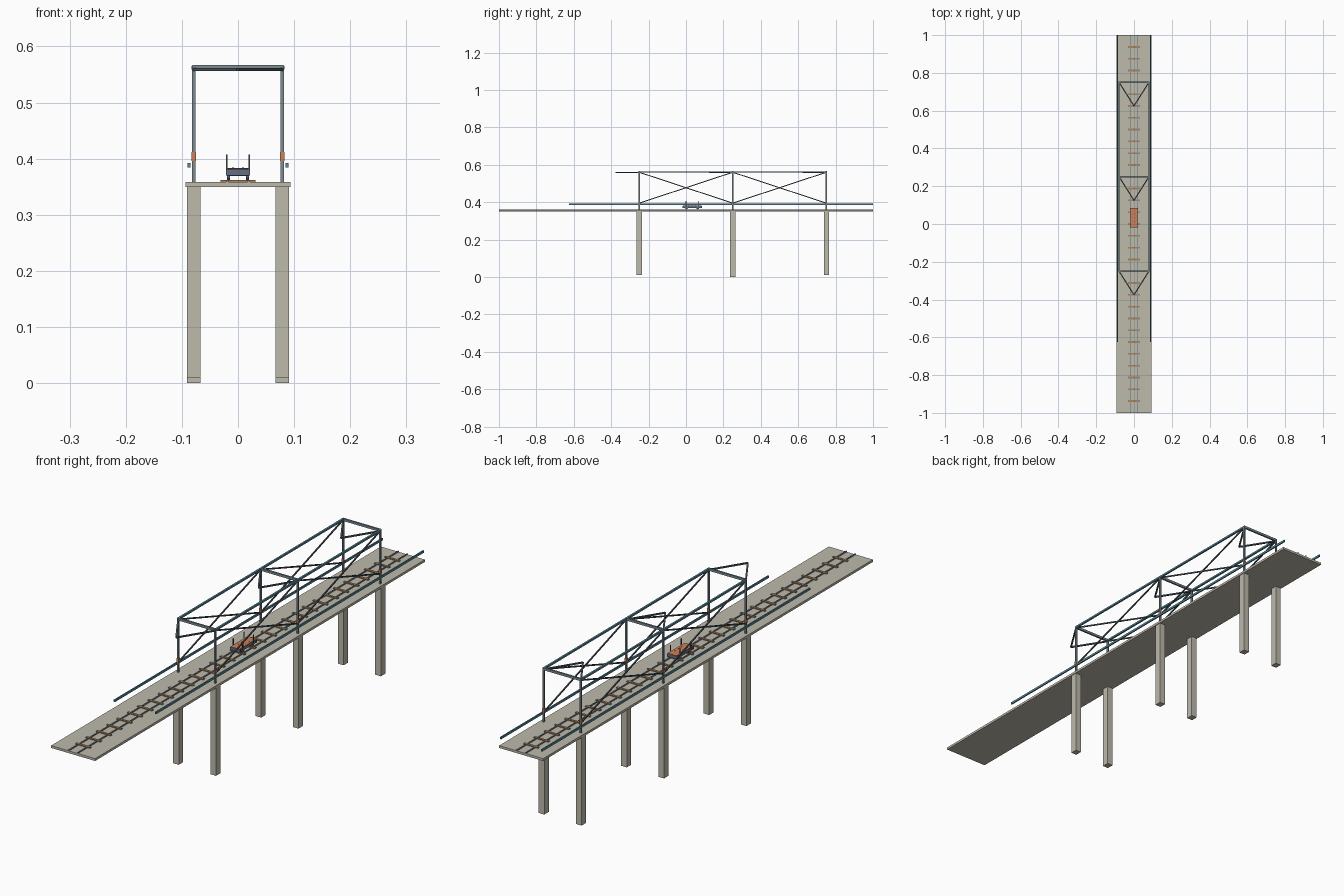
import bpy, bmesh
from mathutils import Vector, Matrix

if "Cube" in bpy.data.objects:
    bpy.data.objects.remove(bpy.data.objects["Cube"])


def material(name, r, g, b):
    m = bpy.data.materials.new(name)
    m.use_nodes = True
    m.diffuse_color = (r, g, b, 1)
    m.node_tree.nodes["Principled BSDF"].inputs["Base Color"].default_value = (r, g, b, 1)
    return m


CONCRETE = material("concrete", 0.51, 0.49, 0.41)
STEEL = material("grey steel", 0.20, 0.26, 0.29)
TEAL = material("teal paint", 0.10, 0.26, 0.33)
DARK = material("dark steel", 0.08, 0.10, 0.115)
RUST = material("rust orange", 0.62, 0.22, 0.10)
WOOD = material("tie wood", 0.42, 0.22, 0.10)
RAIL = material("rail steel", 0.25, 0.30, 0.35)
SLATE = material("slate blue", 0.13, 0.16, 0.23)


def finish(name, bm, mat):
    mesh = bpy.data.meshes.new(name)
    bm.to_mesh(mesh)
    bm.free()
    mesh.materials.append(mat)
    obj = bpy.data.objects.new(name, mesh)
    bpy.context.collection.objects.link(obj)
    return obj


def add_box(bm, centre, size):
    bmesh.ops.create_cube(bm, size=1, matrix=Matrix.Translation(centre) @ Matrix.Diagonal((*size, 1)))


def add_bar(bm, a, b, width, height):
    """Rectangular bar running from a to b."""
    a, b = Vector(a), Vector(b)
    turn = (b - a).to_track_quat('Y', 'Z').to_matrix().to_4x4()
    scale = Matrix.Diagonal((width, (b - a).length, height, 1))
    bmesh.ops.create_cube(bm, size=1, matrix=Matrix.Translation((a + b) / 2) @ turn @ scale)


def boxes(name, mat, items):
    bm = bmesh.new()
    for centre, size in items:
        add_box(bm, centre, size)
    return finish(name, bm, mat)


def bars(name, mat, items, width, height):
    bm = bmesh.new()
    for a, b in items:
        add_bar(bm, a, b, width, height)
    return finish(name, bm, mat)


SIDES = (-1, 1)
PORTALS = (-0.25, 0.25, 0.75)
X = 0.079        # truss plane
DECK = 0.358     # deck top
TOP = 0.562      # top chord height

# Deck and piers; the middle piers reach lowest
boxes("deck", CONCRETE, [((0, 0, DECK - 0.0045), (0.187, 2, 0.009))])
for i, y in enumerate(PORTALS):
    foot = 0 if i == 1 else 0.01
    boxes(f"pier_pair_{i + 1}", CONCRETE,
          [((s * X, y, (foot + 0.35) / 2), (0.024, 0.027, 0.35 - foot)) for s in SIDES])

# Track
boxes("track_ties", WOOD,
      [((0, -0.9375 + 0.0625 * k, DECK + 0.0015), (0.062, 0.009, 0.004)) for k in range(31)])
boxes("track_rails", RAIL,
      [((s * 0.019, 0, DECK + 0.002), (0.004, 2, 0.004)) for s in SIDES])

# Side handrails
boxes("handrails", TEAL,
      [((s * 0.0875, 0.1875, 0.388), (0.005, 1.625, 0.008)) for s in SIDES])

# Truss portals
boxes("truss_posts", STEEL,
      [((s * X, y, (DECK + 0.566) / 2), (0.006, 0.007, 0.566 - DECK)) for s in SIDES for y in PORTALS])
boxes("portal_beams", STEEL,
      [((0, y, TOP), (0.162, 0.007, 0.009)) for y in PORTALS])
boxes("top_chords", TEAL,
      [((s * X, 0.25, TOP), (0.007, 1.0, 0.007)) for s in SIDES])
boxes("post_collars", RUST,
      [((s * X, y, 0.404), (0.0075, 0.0085, 0.016)) for s in SIDES for y in PORTALS])

# Overhead V braces pointing forward from each portal
bars("overhead_braces", DARK,
     [((s * X, y, 0.559), (0, y - 0.125, 0.559)) for s in SIDES for y in PORTALS], 0.006, 0.005)

# Crossed diagonals in each bay
bays = list(zip(PORTALS, PORTALS[1:]))
bars("diagonal_braces", DARK,
     [((s * X, p, 0.395), (s * X, q, 0.56)) for s in SIDES
      for a, b in bays for p, q in ((a, b), (b, a))], 0.004, 0.005)

# Rail cart: slate body, thin orange top with rivets, four uprights
CY = 0.033
boxes("cart_chassis", SLATE,
      [((0, CY, 0.3755), (0.036, 0.098, 0.013))]
      + [((0, CY + s * 0.049, 0.3755), (0.042, 0.006, 0.011)) for s in SIDES])
boxes("cart_deck", RUST, [((0, CY, 0.3825), (0.038, 0.104, 0.0015))])
boxes("cart_rivets", DARK,
      [((s * 0.009, CY + t * 0.02, 0.3835), (0.003, 0.003, 0.001)) for s in SIDES for t in (-1, 0, 1)])
boxes("cart_uprights", DARK,
      [((s * 0.02, CY + t * 0.033, 0.391), (0.002, 0.004, 0.032)) for s in SIDES for t in SIDES])
bm = bmesh.new()
for s in SIDES:
    for t in SIDES:
        place = Matrix.Translation((s * 0.017, CY + t * 0.03, 0.370)) @ Matrix.Rotation(1.5708, 4, 'Y')
        bmesh.ops.create_cone(bm, cap_ends=True, segments=12, radius1=0.008, radius2=0.008,
                              depth=0.005, matrix=place)
finish("cart_wheels", bm, SLATE)
